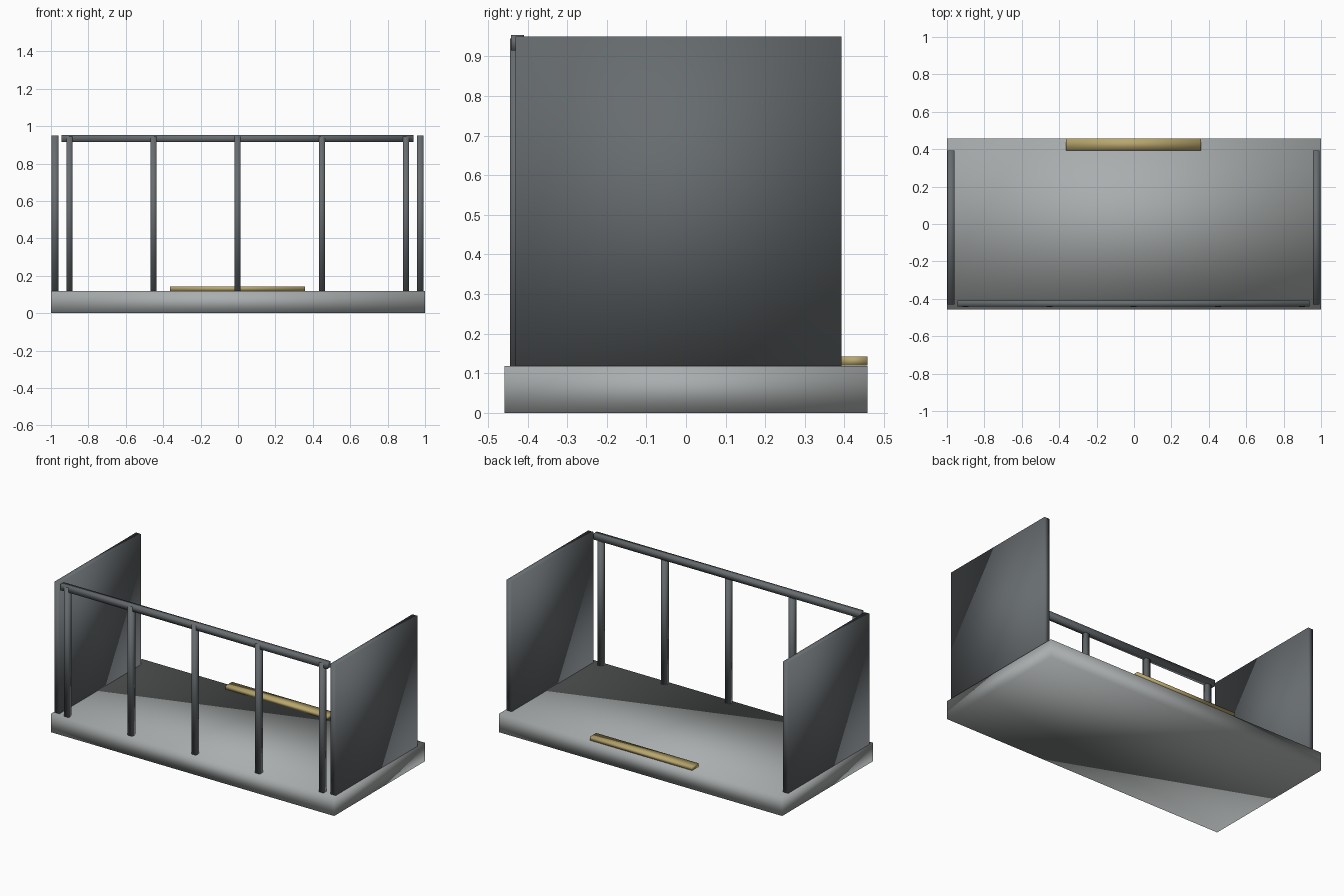
import bpy
import bmesh
from mathutils import Vector

cube = bpy.data.objects.get("Cube")
if cube:
    bpy.data.objects.remove(cube, do_unlink=True)


def make_material(name, color):
    mat = bpy.data.materials.new(name)
    mat.use_nodes = True
    mat.diffuse_color = (*color, 1)
    mat.node_tree.nodes["Principled BSDF"].inputs["Base Color"].default_value = (*color, 1)
    return mat


concrete = make_material("light grey concrete", (0.40, 0.42, 0.42))
steel = make_material("slate grey metal", (0.135, 0.15, 0.16))
brass = make_material("dull brass", (0.48, 0.38, 0.15))


def box(name, x, y, z, mat):
    """Softly shaded box spanning the given (min, max) ranges."""
    low, high = (Vector(corner) for corner in zip(x, y, z))
    bm = bmesh.new()
    bmesh.ops.create_cube(bm, size=1)
    for v in bm.verts:
        v.co = (low + high) / 2 + Vector(a * b for a, b in zip(v.co, high - low))
    for face in bm.faces:
        face.smooth = True
    mesh = bpy.data.meshes.new(name)
    bm.to_mesh(mesh)
    bm.free()
    mesh.materials.append(mat)
    obj = bpy.data.objects.new(name, mesh)
    bpy.context.collection.objects.link(obj)
    return obj


MID = -0.002      # centre line of the fittings
FLOOR = 0.118     # top of the slab

# Balcony slab
box("floor_slab", (-1, 1), (-0.458, 0.458), (0, FLOOR), concrete)

# Side screens
for side, sign in (("left", 1), ("right", -1)):
    centre = MID + sign * 0.976
    box(side + "_screen", (centre - 0.018, centre + 0.018),
        (-0.431, 0.393), (FLOOR, 0.951), steel)

# Railing posts
for i in range(5):
    centre = MID + (i - 2) * 0.45
    box(f"railing_post_{i + 1}", (centre - 0.016, centre + 0.016),
        (-0.444, -0.412), (FLOOR, 0.945), steel)

# Handrail
box("handrail", (MID - 0.941, MID + 0.941), (-0.442, -0.409), (0.915, 0.954), steel)

# Door threshold
box("door_threshold", (MID - 0.361, MID + 0.361), (0.393, 0.458), (0.12, 0.142), brass)
